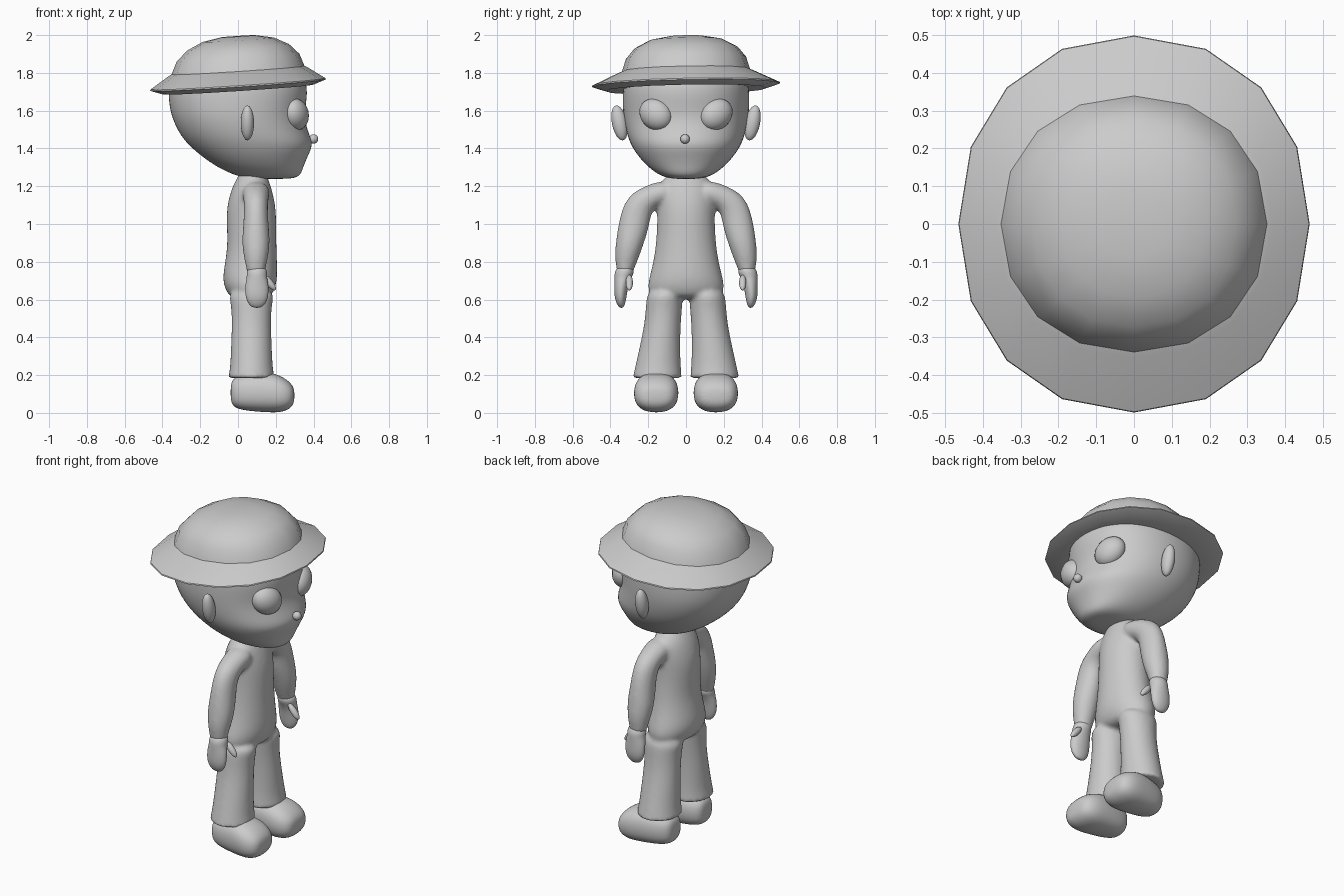
import bpy, bmesh, math
from mathutils import Vector, Matrix

if "Cube" in bpy.data.objects:
    bpy.data.objects.remove(bpy.data.objects["Cube"], do_unlink=True)

X, Y, Z = Vector((1, 0, 0)), Vector((0, 1, 0)), Vector((0, 0, 1))
GREY = (0.6, 0.6, 0.6, 1)
grey = bpy.data.materials.new("plain grey")
grey.use_nodes = True
grey.diffuse_color = GREY
grey.node_tree.nodes["Principled BSDF"].inputs["Base Color"].default_value = GREY


def loft(bm, stations, u=X, axis=None, sides=16, power=1.0, side=1, grow=1.02):
    """Skin rings given as (centre, radius along u, radius across)."""
    rings = []
    for i, (c, ru, rv) in enumerate(stations):
        ahead = Vector(stations[min(i + 1, len(stations) - 1)][0])
        behind = Vector(stations[max(i - 1, 0)][0])
        v = u.cross(axis or (ahead - behind).normalized())
        ring = []
        for k in range(sides):
            a = math.tau * k / sides
            ca, sa = math.cos(a), math.sin(a)
            p = Vector(c) + u * math.copysign(abs(ca) ** power, ca) * ru * grow
            p += v * math.copysign(abs(sa) ** power, sa) * rv * grow
            p.y *= side
            ring.append(bm.verts.new(p))
        rings.append(ring)
    for a, b in zip(rings, rings[1:]):
        for k in range(sides):
            n = (k + 1) % sides
            bm.faces.new((a[k], a[n], b[n], b[k]))
    bm.faces.new(rings[0])
    bm.faces.new(rings[-1])


def upright(rows):
    """Turn (z, back x, front x, half width) rows into stations."""
    return [(((b + f) / 2, 0, z), (f - b) / 2, w) for z, b, f, w in rows]


def finish(name, bm, subdiv=0, angle=None):
    bmesh.ops.recalc_face_normals(bm, faces=bm.faces[:])
    me = bpy.data.meshes.new(name)
    bm.to_mesh(me)
    bm.free()
    me.materials.append(grey)
    ob = bpy.data.objects.new(name, me)
    bpy.context.collection.objects.link(ob)
    for p in me.polygons:
        p.use_smooth = True
    if angle:
        bpy.ops.object.select_all(action="DESELECT")
        bpy.context.view_layer.objects.active = ob
        ob.select_set(True)
        bpy.ops.object.shade_smooth_by_angle(angle=math.radians(angle))
    if subdiv:
        ob.modifiers.new("subdivision", "SUBSURF").levels = subdiv
        ob.modifiers["subdivision"].render_levels = subdiv
    return ob


def ball(name, centre, radii, rotation=Matrix()):
    bm = bmesh.new()
    m = Matrix.Translation(centre) @ rotation @ Matrix.Diagonal((*radii, 1))
    bmesh.ops.create_uvsphere(bm, u_segments=20, v_segments=12, radius=1, matrix=m)
    return finish(name, bm)


# Clothed body: torso, arms and legs blended into one skin
body = bmesh.new()
loft(body, upright([
    (1.30, 0.02, 0.14, 0.06), (1.25, 0.0, 0.155, 0.105), (1.2, -0.03, 0.175, 0.155),
    (1.10, -0.06, 0.2, 0.155), (1.0, -0.06, 0.203, 0.152), (0.88, -0.055, 0.203, 0.16),
    (0.78, -0.072, 0.208, 0.177), (0.7, -0.083, 0.208, 0.2),
    (0.64, -0.062, 0.19, 0.203), (0.6, -0.03, 0.16, 0.165)]), axis=Z)
arm = [(0.07, 1.18, 0.08, 0.06), (0.17, 1.155, 0.07, 0.064), (0.252, 1.105, 0.062, 0.08),
       (0.275, 1.0, 0.066, 0.082), (0.299, 0.9, 0.076, 0.073), (0.316, 0.82, 0.063, 0.063),
       (0.323, 0.76, 0.05, 0.045), (0.325, 0.73, 0.045, 0.04)]
leg = [(0.66, 0.111, 0.13, 0.092), (0.58, 0.115, 0.108, 0.097), (0.48, 0.123, 0.103, 0.095),
       (0.35, 0.138, 0.108, 0.107), (0.25, 0.148, 0.112, 0.12), (0.2, 0.151, 0.12, 0.128),
       (0.185, 0.152, 0.122, 0.13), (0.184, 0.152, 0.117, 0.125)]
for s in (1, -1):
    loft(body, [((0.095, y, z), rx, rv) for y, z, rx, rv in arm], side=s)
    loft(body, [((0.071, y, z), rx, ry) for z, y, rx, ry in leg], axis=Z, side=s)
suit = finish("clothed_body", body, 2)
remesh = suit.modifiers.new("blend", "REMESH")
remesh.mode = "VOXEL"
remesh.voxel_size = 0.012
remesh.use_smooth_shade = True
soften = suit.modifiers.new("soften", "SMOOTH")
soften.factor = 0.5
soften.iterations = 4

# Head with a receding back and a jutting muzzle
head = bmesh.new()
loft(head, upright([
    (1.238, 0.08, 0.27, 0.06), (1.25, 0.0, 0.33, 0.13), (1.30, -0.11, 0.345, 0.2),
    (1.36, -0.195, 0.37, 0.255), (1.42, -0.265, 0.4, 0.293), (1.48, -0.312, 0.375, 0.315),
    (1.56, -0.35, 0.35, 0.332), (1.64, -0.367, 0.362, 0.337), (1.74, -0.372, 0.372, 0.335),
    (1.82, -0.32, 0.32, 0.3)]), axis=Z, power=0.92)
finish("head", head, 2)

# Hat: faceted brim and rounded crown, tipped up at the face
hat = bmesh.new()
loft(hat, [((0, 0, z), rx, ry) for z, rx, ry in [
    (1.72, 0.34, 0.32), (1.712, 0.4, 0.425), (1.735, 0.465, 0.499), (1.742, 0.463, 0.497),
    (1.808, 0.365, 0.355), (1.814, 0.352, 0.339), (1.88, 0.325, 0.318),
    (1.935, 0.27, 0.272), (1.975, 0.19, 0.195), (1.994, 0.09, 0.09)]],
    axis=Z, grow=1, power=0.93)
for v in hat.verts:
    v.co.z += 0.065 * v.co.x + 0.02 * v.co.y
finish("hat", hat, angle=30)

# Nose
ball("nose", (0.4, -0.005, 1.45), (0.025, 0.025, 0.025))

shoe = [(-0.04, 0.108, 0.04, 0.045), (-0.02, 0.108, 0.078, 0.083), (0.05, 0.108, 0.1, 0.097),
        (0.14, 0.112, 0.115, 0.108), (0.22, 0.101, 0.12, 0.1), (0.275, 0.092, 0.1, 0.073),
        (0.3, 0.092, 0.06, 0.035)]
hand = [(0.78, 0.322, 0.042, 0.038), (0.745, 0.326, 0.056, 0.052), (0.72, 0.333, 0.052, 0.046),
        (0.68, 0.342, 0.062, 0.037), (0.62, 0.347, 0.062, 0.033), (0.58, 0.345, 0.048, 0.024),
        (0.555, 0.342, 0.022, 0.01)]
for s, label in ((1, "left"), (-1, "right")):
    # Eyes, with the outer ends slanted up and turned outward
    ball(label + "_eye", (0.306, s * 0.16, 1.58), (0.065, 0.095, 0.08),
         Matrix.Rotation(s * 0.4, 4, "Z") @ Matrix.Rotation(s * 0.6, 4, "X"))
    # Ears, leaning outward at the top
    ball(label + "_ear", (0.05, s * 0.352, 1.535), (0.035, 0.04, 0.094),
         Matrix.Rotation(-s * 0.2, 4, "X"))
    # Hands with thumbs
    bm = bmesh.new()
    loft(bm, [((0.1, y, z), rx, ry) for z, y, rx, ry in hand], axis=Z, side=s)
    finish(label + "_hand", bm, 2)
    ball(label + "_thumb", (0.165, s * 0.3, 0.69), (0.019, 0.019, 0.052),
         Matrix.Rotation(-0.7, 4, "Y"))
    # Chunky shoes
    bm = bmesh.new()
    loft(bm, [((x, 0.152 + 0.03 * x, z), ry, rz) for x, z, ry, rz in shoe], u=Y, axis=X,
         power=0.82, side=s)
    finish(label + "_shoe", bm, 2)
